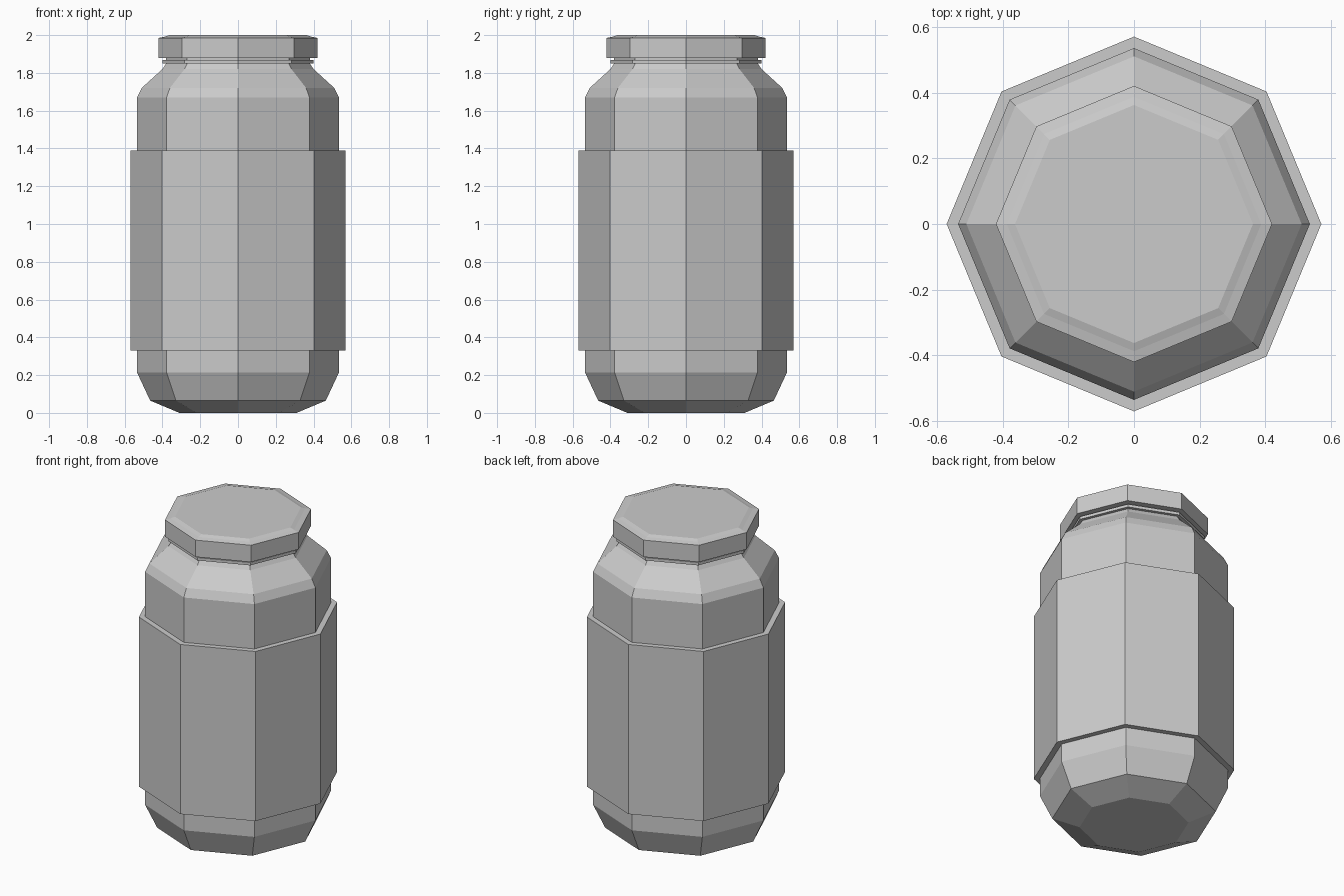
import bpy
import bmesh
from math import cos, sin, tau

if "Cube" in bpy.data.objects:
    bpy.data.objects.remove(bpy.data.objects["Cube"], do_unlink=True)

SIDES = 8

grey = bpy.data.materials.new("plain_grey")
grey.use_nodes = True
colour = (0.6, 0.6, 0.6, 1)
grey.diffuse_color = colour
grey.node_tree.nodes["Principled BSDF"].inputs["Base Color"].default_value = colour


def lathe(name, profile):
    """Closed eight-sided solid from (radius, height) pairs, bottom to top."""
    bm = bmesh.new()
    rings = [[bm.verts.new((r * cos(tau * i / SIDES), r * sin(tau * i / SIDES), z))
              for i in range(SIDES)] for r, z in profile]
    for low, high in zip(rings, rings[1:]):
        for i in range(SIDES):
            j = (i + 1) % SIDES
            bm.faces.new((low[i], low[j], high[j], high[i]))
    bm.faces.new(rings[0][::-1])
    bm.faces.new(rings[-1])
    mesh = bpy.data.meshes.new(name)
    bm.to_mesh(mesh)
    bm.free()
    mesh.materials.append(grey)
    obj = bpy.data.objects.new(name, mesh)
    bpy.context.collection.objects.link(obj)
    return obj


# Jar body with bevelled base, rounded shoulder and narrow neck
lathe("jar_body", [(0.31, 0), (0.465, 0.065), (0.535, 0.215), (0.535, 1.67),
                   (0.51, 1.72), (0.40, 1.82), (0.38, 1.85), (0.38, 1.89)])

# Wrapped label standing proud of the body
lathe("label_band", [(0.57, 0.33), (0.57, 1.39)])

# Thin ring on the neck under the lid
lathe("neck_ring", [(0.40, 1.85), (0.40, 1.868)])

# Lid with a softly stepped top
lathe("lid", [(0.42, 1.88), (0.42, 1.985), (0.387, 1.992), (0.362, 2.0)])
